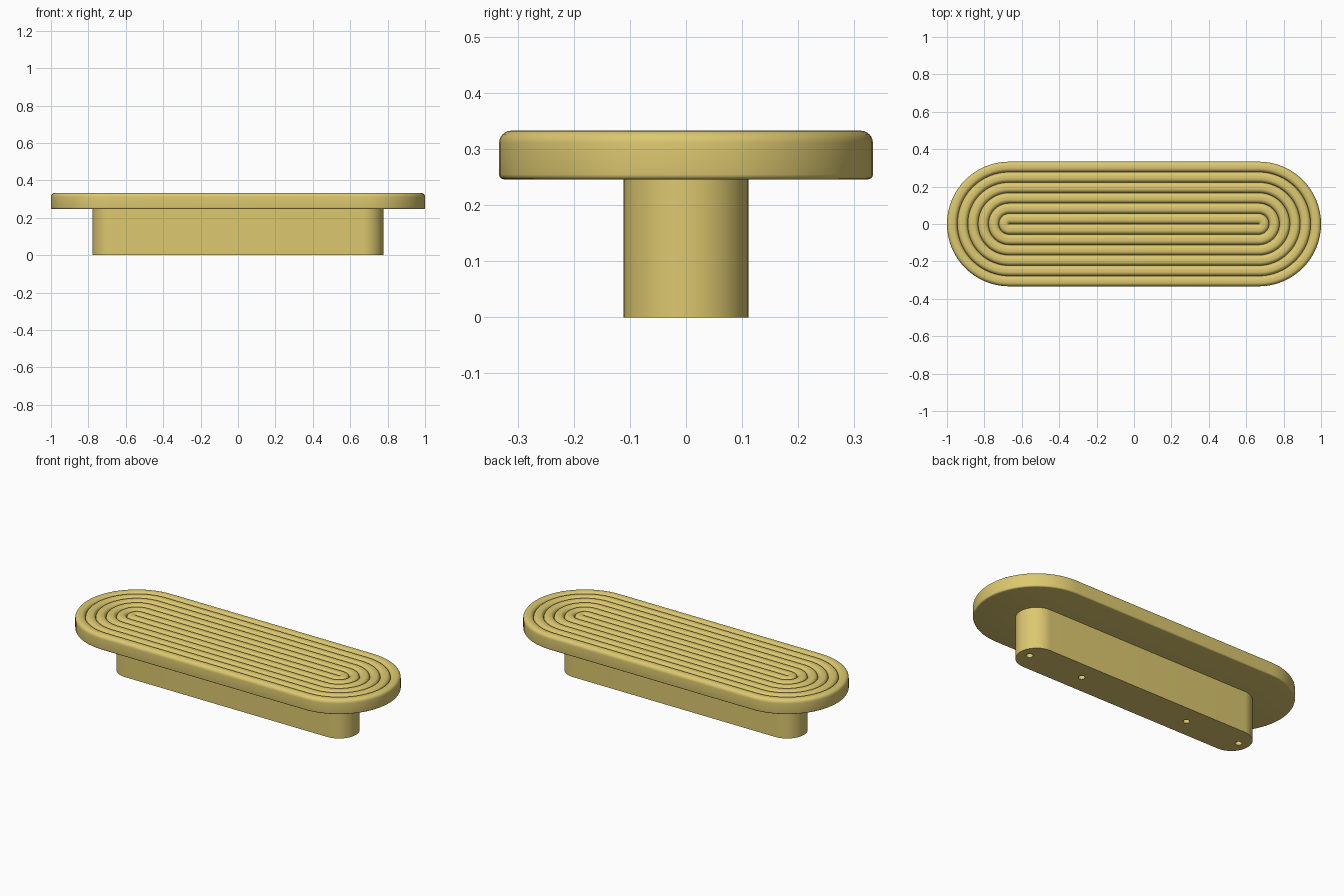
import bpy, bmesh, math

if "Cube" in bpy.data.objects:
    bpy.data.objects.remove(bpy.data.objects["Cube"])

HALF = 2 / 3          # half length of the straight part
R = 1 / 3             # plate end radius
gold = bpy.data.materials.new("brass")
gold.diffuse_color = (0.72, 0.58, 0.16, 1)
gold.use_nodes = True
gold.node_tree.nodes["Principled BSDF"].inputs["Base Color"].default_value = gold.diffuse_color


def stadium_ring(bm, d, z, n=32):
    ring = []
    for side in (1, -1):
        for i in range(n + 1):
            a = -math.pi / 2 + math.pi * i / n
            ring.append(bm.verts.new((side * (HALF + d * math.cos(a)), side * d * math.sin(a), z)))
    return ring


def loft(name, profile):
    """Sweep a (distance from spine, height) profile around a stadium."""
    bm = bmesh.new()
    rings = [stadium_ring(bm, d, z) for d, z in profile]
    for a, b in zip(rings, rings[1:]):
        for i in range(len(a)):
            j = (i + 1) % len(a)
            bm.faces.new((a[i], a[j], b[j], b[i]))
    bmesh.ops.remove_doubles(bm, verts=bm.verts, dist=1e-5)
    bmesh.ops.recalc_face_normals(bm, faces=bm.faces)
    me = bpy.data.meshes.new(name)
    bm.to_mesh(me)
    bm.free()
    ob = bpy.data.objects.new(name, me)
    bpy.context.collection.objects.link(ob)
    me.materials.append(gold)
    return ob


def smooth(ob):
    bpy.ops.object.select_all(action='DESELECT')
    ob.select_set(True)
    bpy.context.view_layer.objects.active = ob
    bpy.ops.object.shade_smooth_by_angle(angle=math.radians(35))


def arc(cx, cz, r, a0, a1, n=6):
    return [(cx + r * math.cos(math.radians(a0 + (a1 - a0) * i / n)),
             cz + r * math.sin(math.radians(a0 + (a1 - a0) * i / n))) for i in range(n + 1)]


# Grip plate: six concentric rounded ridges, rounded rim, flat underside
TOP, BOTTOM, BANDS, FILLET = 0.333, 0.246, 6, 0.022
pitch = R / BANDS
profile = []
for k in range(BANDS):
    lo, hi = k * pitch, (k + 1) * pitch
    profile += arc(lo + FILLET, TOP - FILLET, FILLET, 180, 90)
    profile += arc(hi - FILLET, TOP - FILLET, FILLET, 90, 0)
profile += arc(R - 0.009, BOTTOM + 0.009, 0.009, 0, -90, 4)
profile.append((0, BOTTOM))
plate = loft("grip_plate", profile)

# Pedestal below the plate
pedestal = loft("pedestal", [(0, BOTTOM), (1 / 9, BOTTOM), (1 / 9, 0), (0, 0)])

# Screw holes in the pedestal base
for i, x in enumerate((-0.715, -0.358, 0.358, 0.715)):
    bpy.ops.mesh.primitive_cylinder_add(vertices=24, radius=0.018, depth=0.2, location=(x, 0, 0))
    cutter = bpy.context.object
    cutter.name = f"hole_cutter_{i + 1}"
    cutter.data.materials.append(gold)
    cutter.hide_render = True
    bpy.context.view_layer.objects.active = pedestal
    mod = pedestal.modifiers.new("screw_hole", 'BOOLEAN')
    mod.object = cutter
    mod.operation = 'DIFFERENCE'
    mod.solver = 'EXACT'
    bpy.ops.object.modifier_apply(modifier=mod.name)
    bpy.data.objects.remove(cutter)

for ob in (plate, pedestal):
    smooth(ob)
